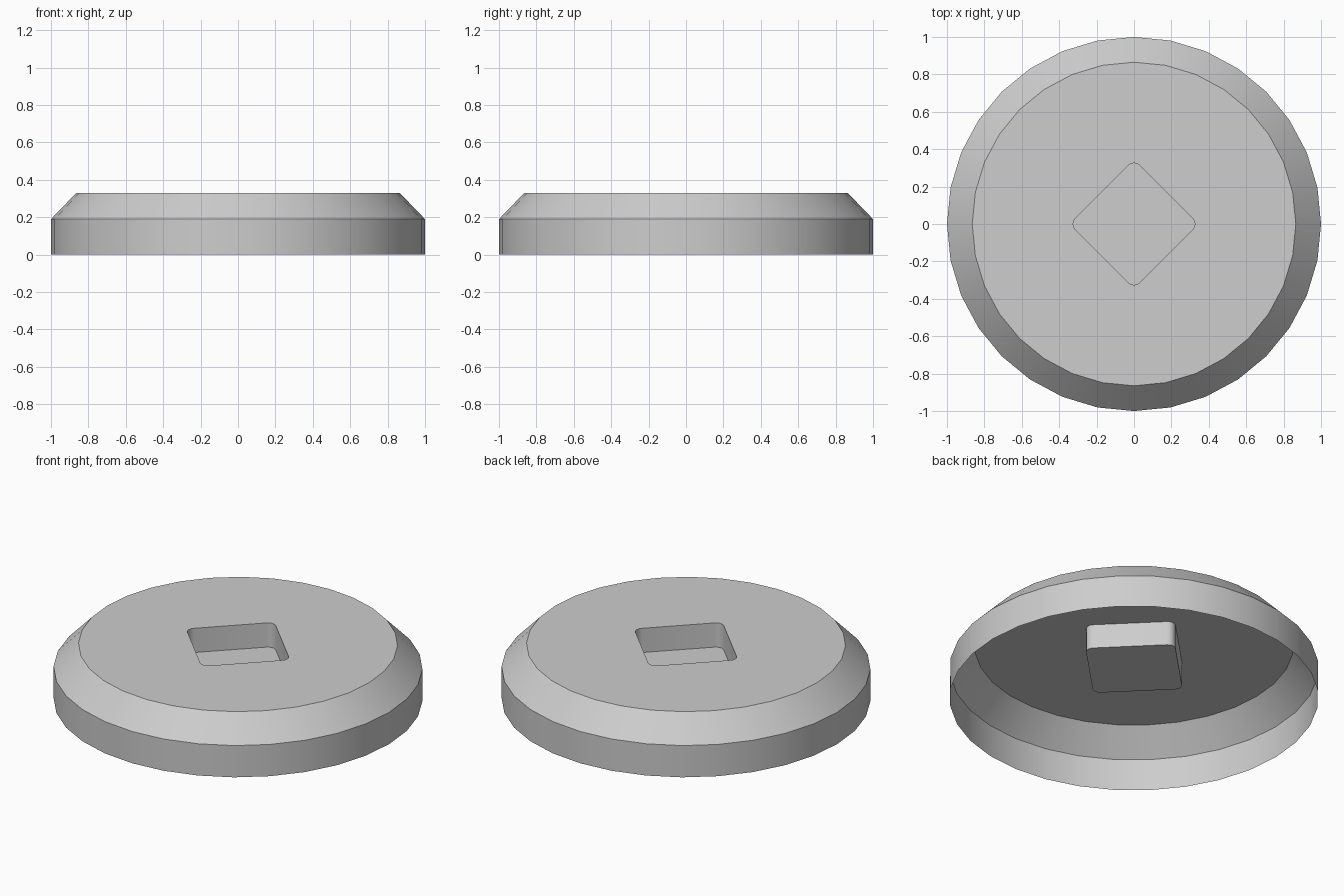
import bpy, bmesh
from math import cos, sin, pi

SEGMENTS = 32
RIM_Z, TOP_Z = 0.19, 0.33
TOP_RADIUS = 0.865
POCKET_DEPTH = 0.145
POCKET_HALF, CORNER_RADIUS, CORNER_STEPS = 0.243, 0.043, 4

cube = bpy.data.objects.get("Cube")
if cube:
    bpy.data.objects.remove(cube, do_unlink=True)

grey = bpy.data.materials.new("plain_grey")
grey.use_nodes = True
colour = (0.61, 0.61, 0.61, 1)
grey.diffuse_color = colour
grey.node_tree.nodes["Principled BSDF"].inputs["Base Color"].default_value = colour


def circle(radius):
    return [(radius * cos(2 * pi * i / SEGMENTS), radius * sin(2 * pi * i / SEGMENTS))
            for i in range(SEGMENTS)]


def rounded_diamond():
    """Square turned by 45 degrees, with rounded corners on the axes."""
    reach = (POCKET_HALF - CORNER_RADIUS) * 2 ** 0.5
    points = []
    for corner in range(4):
        axis = corner * pi / 2
        for step in range(CORNER_STEPS + 1):
            a = axis - pi / 4 + step * pi / 2 / CORNER_STEPS
            points.append((reach * cos(axis) + CORNER_RADIUS * cos(a),
                           reach * sin(axis) + CORNER_RADIUS * sin(a)))
    return points


def ring(bm, outline, z):
    return [bm.verts.new((x, y, z)) for x, y in outline]


def skin(bm, low, high):
    """Quads between two rings, facing outward when low is below high."""
    n = len(low)
    for i in range(n):
        j = (i + 1) % n
        bm.faces.new((low[i], low[j], high[j], high[i]))


def loop_edges(bm, verts):
    return [bm.edges.get((verts[i - 1], verts[i])) for i in range(len(verts))]


bm = bmesh.new()

# Open-bottomed rim wall and sloping shoulder
base = ring(bm, circle(1), 0)
shoulder = ring(bm, circle(1), RIM_Z)
top = ring(bm, circle(TOP_RADIUS), TOP_Z)
skin(bm, base, shoulder)
skin(bm, shoulder, top)

# Sunken pocket with walls facing inward and a floor
mouth = ring(bm, rounded_diamond(), TOP_Z)
floor = ring(bm, rounded_diamond(), TOP_Z - POCKET_DEPTH)
skin(bm, mouth, floor)
bm.faces.new(floor)

# Flat top around the pocket mouth
plate = bmesh.ops.triangle_fill(
    bm, edges=loop_edges(bm, top) + loop_edges(bm, mouth),
    use_beauty=True, use_dissolve=False, normal=(0, 0, 1))
for face in [g for g in plate["geom"] if isinstance(g, bmesh.types.BMFace)]:
    face.normal_update()
    if face.normal.z < 0:
        face.normal_flip()

mesh = bpy.data.meshes.new("round_base")
bm.to_mesh(mesh)
bm.free()
mesh.materials.append(grey)
body = bpy.data.objects.new("round_base", mesh)
bpy.context.collection.objects.link(body)

bpy.ops.object.select_all(action="DESELECT")
body.select_set(True)
bpy.context.view_layer.objects.active = body
bpy.ops.object.shade_smooth_by_angle(angle=pi / 6)
